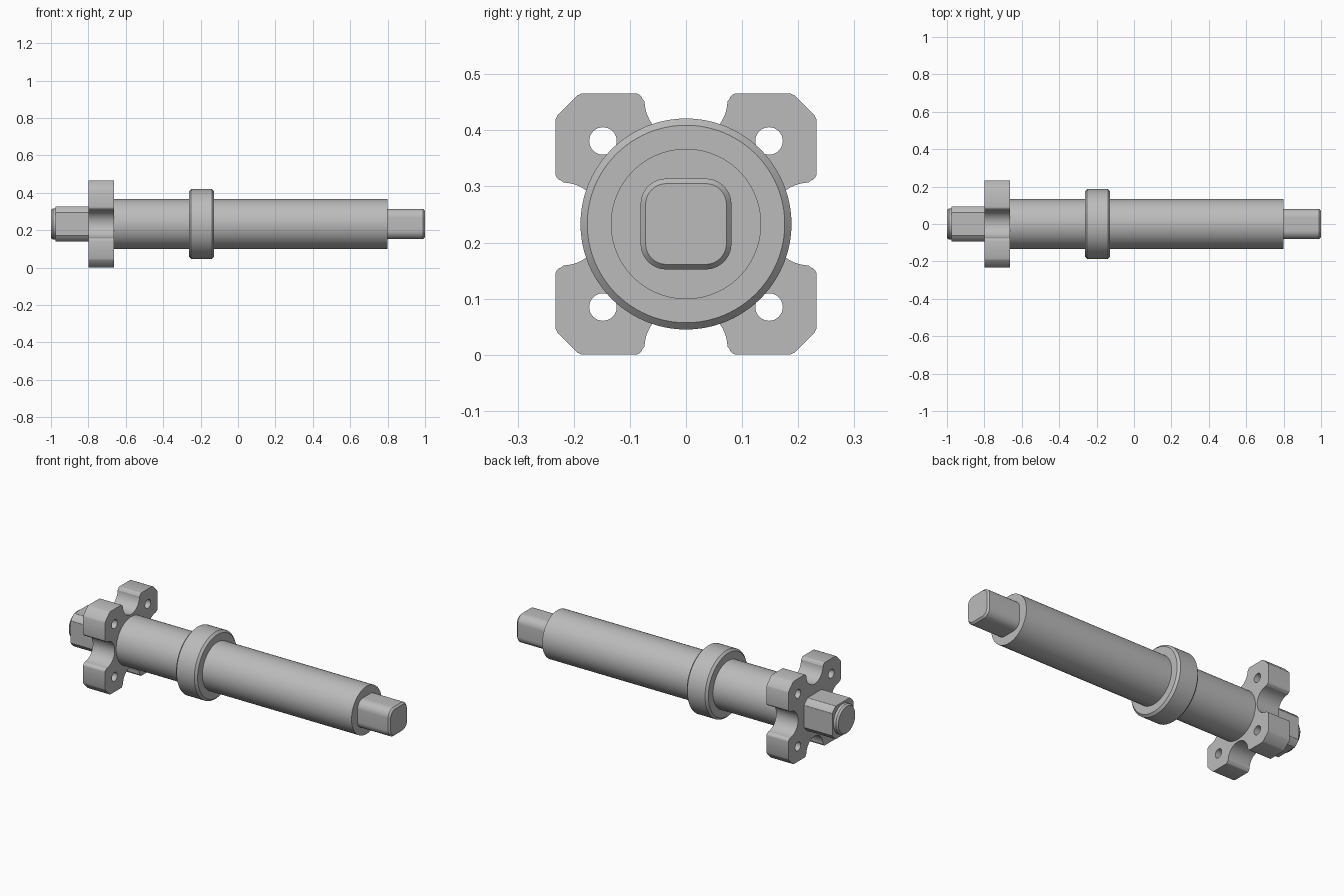
import bpy, bmesh
from math import cos, sin, pi, hypot, radians
from mathutils import Matrix

cube = bpy.data.objects.get("Cube")
if cube:
    bpy.data.objects.remove(cube, do_unlink=True)

AXIS = 0.233  # height of the shaft axis, also half the flange width

steel = bpy.data.materials.new("grey steel")
steel.use_nodes = True
steel.diffuse_color = (0.5, 0.5, 0.5, 1)
steel.node_tree.nodes["Principled BSDF"].inputs["Base Color"].default_value = (0.5, 0.5, 0.5, 1)


def finish(name, bm):
    bmesh.ops.remove_doubles(bm, verts=bm.verts, dist=1e-5)
    bmesh.ops.recalc_face_normals(bm, faces=bm.faces)
    mesh = bpy.data.meshes.new(name)
    bm.to_mesh(mesh)
    bm.free()
    mesh.materials.clear()
    mesh.materials.append(steel)
    for face in mesh.polygons:
        face.material_index = 0
    obj = bpy.data.objects.new(name, mesh)
    bpy.context.collection.objects.link(obj)
    bpy.ops.object.select_all(action='DESELECT')
    obj.select_set(True)
    bpy.context.view_layer.objects.active = obj
    bpy.ops.object.shade_smooth_by_angle(angle=radians(30))
    return obj


def arc(cy, cz, r, start, end, steps):
    angles = [radians(start + (end - start) * i / steps) for i in range(steps + 1)]
    return [(cy + r * cos(a), cz + r * sin(a)) for a in angles]


def circle(r, steps=96, cy=0, cz=0):
    return arc(cy, cz, r, 0, 360, steps)[:-1]


def rounded_square(half, r):
    c = half - r
    return [p for q in range(4)
            for p in arc(c * (1, -1, -1, 1)[q], c * (1, 1, -1, -1)[q], r, 90 * q, 90 * q + 90, 10)]


def flatted_circle(r, half):
    # circle with four flats cut into it
    clip = lambda v: max(-half, min(half, v))
    return [(clip(y), clip(z)) for y, z in circle(r)]


def loft(name, sections):
    """Skin a row of equal-sized outlines along x and cap both ends."""
    bm = bmesh.new()
    rings = [[bm.verts.new((x, y, z + AXIS)) for y, z in pts] for x, pts in sections]
    for a, b in zip(rings, rings[1:]):
        for i in range(len(a)):
            j = (i + 1) % len(a)
            bm.faces.new((a[i], a[j], b[j], b[i]))
    bm.faces.new(rings[0])
    bm.faces.new(rings[-1])
    return finish(name, bm)


# Round shaft and its collar
loft("main_shaft", [(-0.7, circle(0.134)), (0.80, circle(0.134))])
loft("collar", [(-0.262, circle(0.176)), (-0.25, circle(0.188)),
                (-0.14, circle(0.188)), (-0.128, circle(0.176))])

# Square drive end
loft("square_drive_end", [(0.79, rounded_square(0.081, 0.046)),
                          (0.99, rounded_square(0.081, 0.046)),
                          (1.0, rounded_square(0.072, 0.037))])

# Flatted rear end with a round tip
loft("rear_stub", [(-0.975, flatted_circle(0.112, 0.093)), (-0.75, flatted_circle(0.112, 0.093))])
loft("rear_tip", [(-1.0, circle(0.075)), (-0.99, circle(0.083)), (-0.96, circle(0.083))])

# Four-lobed flange: one quarter outline (lobe plus notch), turned four times
quarter = (arc(0.221, 0, 0.074, 180, 92, 14)
           + arc(0.219, 0.091, 0.014, -75, 0, 5)
           + [(0.233, 0.185), (0.229, 0.194), (0.194, 0.229), (0.185, 0.233)]
           + arc(0.091, 0.219, 0.014, 90, 165, 5)
           + arc(0, 0.221, 0.074, -2, -88, 14))
outline = []
for q in range(4):
    c, s = (1, 0, -1, 0)[q], (0, 1, 0, -1)[q]
    outline += [(y * c - z * s, y * s + z * c) for y, z in quarter]
holes = [circle(0.0245, 32, 0.148 * a, 0.148 * b) for a in (-1, 1) for b in (-1, 1)]

curve = bpy.data.curves.new("flange_profile", 'CURVE')
curve.dimensions = '2D'
curve.fill_mode = 'BOTH'
curve.extrude = 0.068
for pts in [outline] + holes:
    spline = curve.splines.new('POLY')
    spline.points.add(len(pts) - 1)
    spline.use_cyclic_u = True
    for point, (y, z) in zip(spline.points, pts):
        point.co = (y, z, 0, 1)
helper = bpy.data.objects.new("flange_profile", curve)
bpy.context.collection.objects.link(helper)
bpy.context.view_layer.update()
solid = bpy.data.meshes.new_from_object(helper.evaluated_get(bpy.context.evaluated_depsgraph_get()))
bpy.data.objects.remove(helper, do_unlink=True)
bm = bmesh.new()
bm.from_mesh(solid)
bpy.data.meshes.remove(solid)
# profile x, y, depth become world y, z, x
bm.transform(Matrix(((0, 0, 1, -0.732), (1, 0, 0, 0), (0, 1, 0, AXIS), (0, 0, 0, 1))))
finish("lobed_flange", bm)
